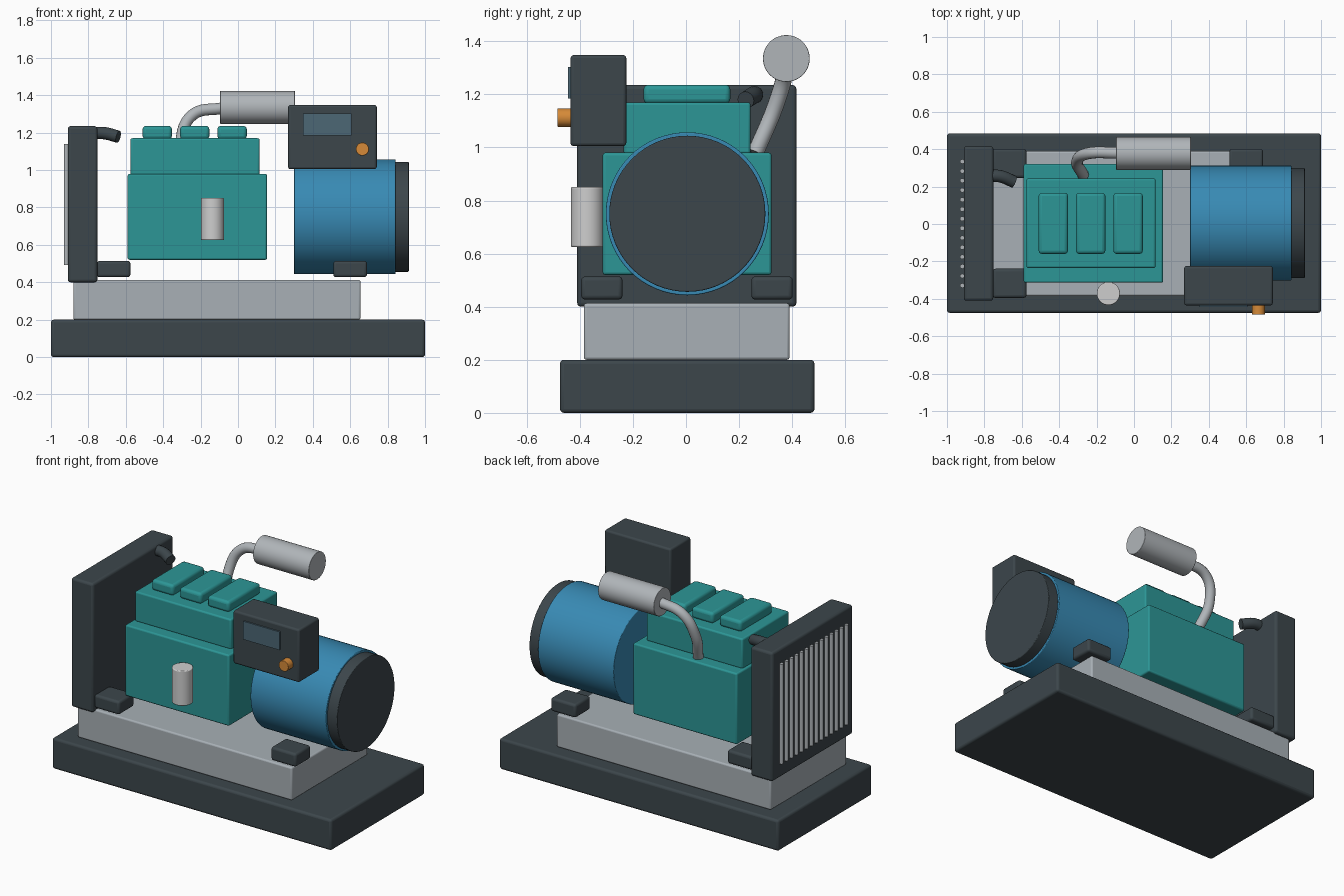
import bpy
import math
from mathutils import Vector

if "Cube" in bpy.data.objects:
    bpy.data.objects.remove(bpy.data.objects["Cube"])


def material(name, rgb):
    """Flat colour given as 0-255 display values."""
    def lin(c):
        c /= 255
        return c / 12.92 if c <= 0.04045 else ((c + 0.055) / 1.055) ** 2.4
    m = bpy.data.materials.new(name)
    m.diffuse_color = (*[lin(c) for c in rgb], 1)
    m.use_nodes = True
    m.node_tree.nodes["Principled BSDF"].inputs["Base Color"].default_value = m.diffuse_color
    return m


DARK = material("charcoal", (60, 70, 75))
GREY = material("frame grey", (168, 176, 182))
STEEL = material("exhaust steel", (176, 181, 185))
LIGHT = material("filter light grey", (206, 206, 206))
TEAL = material("engine teal", (44, 150, 150))
BLUE = material("alternator blue", (56, 138, 180))
ORANGE = material("knob orange", (214, 138, 56))
SCREEN = material("screen blue grey", (76, 103, 117))


def finish(ob, name, mat, bevel=0.0):
    ob.name = name
    ob.data.materials.append(mat)
    if bevel:
        mod = ob.modifiers.new("edge", "BEVEL")
        mod.width = bevel
        mod.segments = 3
        mod.limit_method = 'ANGLE'
        mod.angle_limit = math.radians(40)
    bpy.ops.object.shade_smooth_by_angle(angle=math.radians(35))
    return ob


def box(name, x, y, z, mat, bevel=0.012):
    """Box from (min, max) ranges on each axis."""
    bpy.ops.mesh.primitive_cube_add(size=1)
    ob = bpy.context.object
    for v in ob.data.vertices:
        v.co = [lo + (c + 0.5) * (hi - lo)
                for c, (lo, hi) in zip(v.co, (x, y, z))]
    return finish(ob, name, mat, bevel)


def cylinder(name, start, end, radius, mat, bevel=0.0, sides=48):
    a, b = Vector(start), Vector(end)
    bpy.ops.mesh.primitive_cylinder_add(
        vertices=sides, radius=radius, depth=(b - a).length,
        location=(a + b) / 2,
        rotation=(b - a).to_track_quat('Z', 'Y').to_euler())
    return finish(bpy.context.object, name, mat, bevel)


def pipe(name, points, radius, mat):
    """Round tube swept along a smooth path."""
    cu = bpy.data.curves.new(name, 'CURVE')
    cu.dimensions = '3D'
    cu.bevel_depth = radius
    cu.bevel_resolution = 6
    cu.use_fill_caps = True
    sp = cu.splines.new('BEZIER')
    sp.bezier_points.add(len(points) - 1)
    for bp, p in zip(sp.bezier_points, points):
        bp.co = p
        bp.handle_left_type = bp.handle_right_type = 'AUTO'
    ob = bpy.data.objects.new(name, cu)
    bpy.context.collection.objects.link(ob)
    cu.materials.append(mat)
    return ob


# Skid base and frame
box("base", (-1, 1), (-0.475, 0.484), (0, 0.2), DARK, 0.015)
box("frame", (-0.88, 0.655), (-0.385, 0.39), (0.2, 0.413), GREY, 0.01)

# Four mounting feet
for x0 in (-0.755, 0.51):
    for y0 in (-0.395, 0.246):
        box("mount_foot", (x0, x0 + 0.18), (y0, y0 + 0.156), (0.427, 0.514), DARK, 0.015)

# Engine block, head and valve covers
box("engine_block", (-0.59, 0.155), (-0.314, 0.322), (0.52, 0.98), TEAL, 0.01)
box("engine_head", (-0.575, 0.115), (-0.235, 0.243), (0.975, 1.17), TEAL, 0.01)
for i in range(3):
    x0 = -0.51 + i * 0.2
    box("valve_cover", (x0, x0 + 0.157), (-0.16, 0.167), (1.165, 1.236), TEAL, 0.018)

# Oil filter on the front of the block
cylinder("oil_filter", (-0.137, -0.372, 0.625), (-0.137, -0.372, 0.851), 0.062, LIGHT, 0.005)

# Alternator drum and end cap
cylinder("alternator", (0.30, 0.005, 0.75), (0.842, 0.005, 0.75), 0.307, BLUE, 0.004, 64)
cylinder("alternator_cap", (0.84, 0.005, 0.75), (0.913, 0.005, 0.75), 0.294, DARK, 0.004, 64)

# Radiator with a row of vertical bars
box("radiator", (-0.91, -0.752), (-0.41, 0.416), (0.4, 1.235), DARK, 0.015)
for i in range(14):
    y = -0.329 + i * 0.051
    cylinder("radiator_bar", (-0.918, y, 0.493), (-0.918, y, 1.14), 0.0125, STEEL, 0, 12)

# Radiator hose
pipe("radiator_hose", [(-0.775, 0.258, 1.197), (-0.715, 0.255, 1.197),
                       (-0.64, 0.225, 1.178)], 0.033, DARK)

# Exhaust pipe and muffler
pipe("exhaust_pipe", [(-0.272, 0.262, 0.98), (-0.303, 0.338, 1.16),
                      (-0.242, 0.378, 1.295), (-0.08, 0.38, 1.332)], 0.031, STEEL)
cylinder("muffler", (-0.096, 0.378, 1.335), (0.304, 0.378, 1.335), 0.088, STEEL, 0.003)

# Control box with screen and knob
box("control_box", (0.268, 0.742), (-0.435, -0.225), (1.005, 1.348), DARK, 0.012)
box("control_screen", (0.348, 0.608), (-0.444, -0.4345), (1.185, 1.303), SCREEN, 0)
cylinder("control_knob", (0.665, -0.43, 1.112), (0.665, -0.484, 1.112), 0.035, ORANGE, 0.003, 32)
